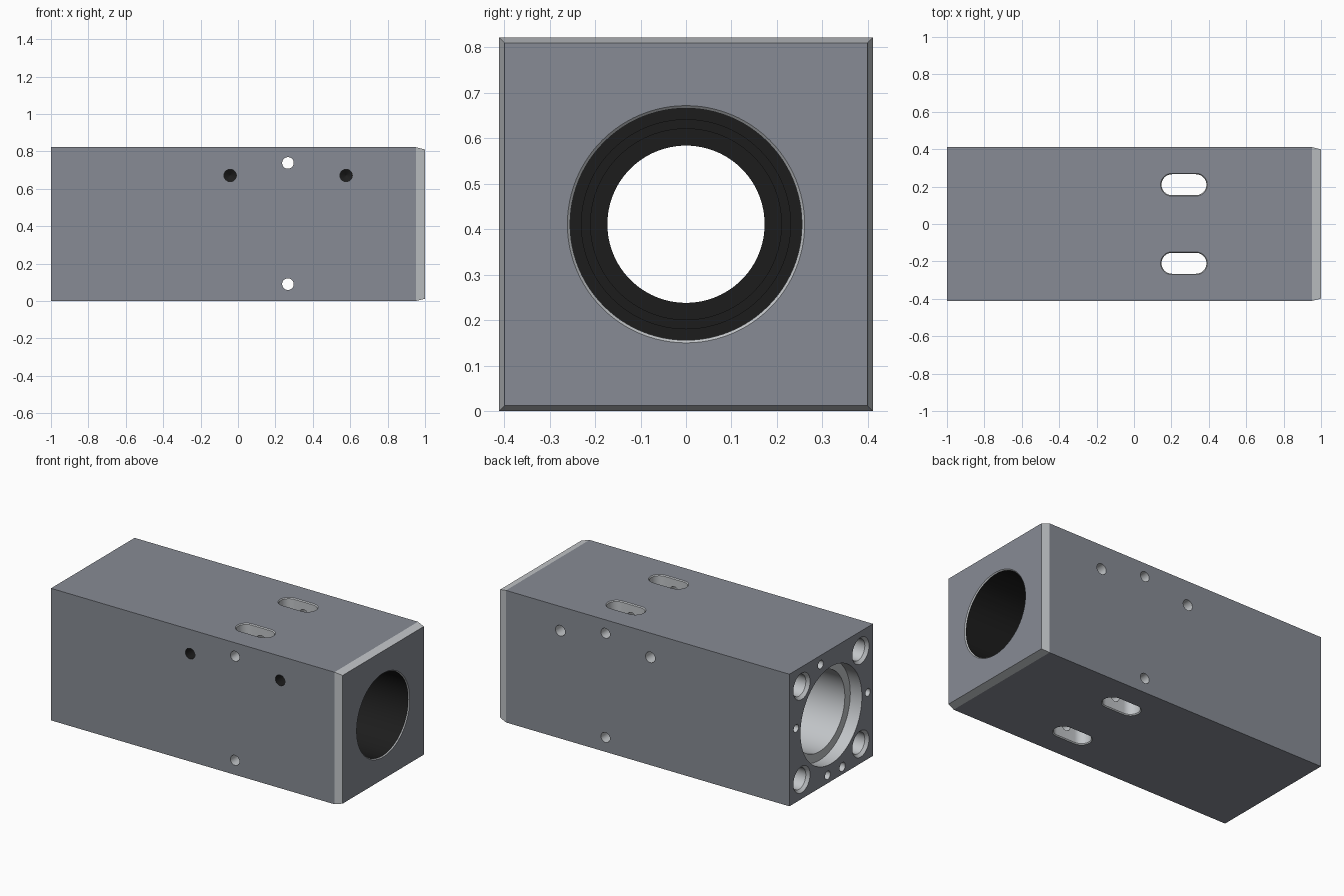
import bpy, bmesh, math
from mathutils import Matrix, Vector

if "Cube" in bpy.data.objects:
    bpy.data.objects.remove(bpy.data.objects["Cube"])

H = 0.411          # half width, also height of the bore axis
CHAMFER = 0.012


def make_material(name, colour):
    mat = bpy.data.materials.new(name)
    mat.diffuse_color = (*colour, 1)
    mat.use_nodes = True
    mat.node_tree.nodes["Principled BSDF"].inputs["Base Color"].default_value = mat.diffuse_color
    return mat


PAINTED = make_material("dark_grey", (0.243, 0.26, 0.298))
MACHINED = make_material("light_grey", (0.54, 0.56, 0.58))
BLACK = make_material("black", (0.012, 0.012, 0.012))


def make_object(name, bm, mat):
    bmesh.ops.recalc_face_normals(bm, faces=bm.faces)
    mesh = bpy.data.meshes.new(name)
    bm.to_mesh(mesh)
    bm.free()
    mesh.materials.append(mat)
    obj = bpy.data.objects.new(name, mesh)
    bpy.context.collection.objects.link(obj)
    return obj


def loft(bm, rings):
    """Skin a list of equal-length rings of points into a closed solid."""
    rows = [[bm.verts.new(p) for p in ring] for ring in rings]
    n = len(rows[0])
    for a, b in zip(rows, rows[1:]):
        for i in range(n):
            j = (i + 1) % n
            bm.faces.new((a[i], a[j], b[j], b[i]))
    bm.faces.new(rows[0])
    bm.faces.new(rows[-1])


def cut(rings, mat):
    """Subtract a lofted solid from the housing, leaving its material on the cut."""
    bm = bmesh.new()
    loft(bm, rings)
    cutter = make_object("cutter", bm, mat)
    cutter.hide_render = True
    mod = housing.modifiers.new("cut", 'BOOLEAN')
    mod.operation = 'DIFFERENCE'
    mod.solver = 'EXACT'
    mod.material_mode = 'TRANSFER'
    mod.object = cutter
    bpy.context.view_layer.objects.active = housing
    bpy.ops.object.modifier_apply(modifier=mod.name)
    bpy.data.objects.remove(cutter, do_unlink=True)


def drill(start, direction, profile, sides=40, mat=MACHINED):
    """Revolved hole: profile holds (depth, radius) pairs along direction."""
    d = Vector(direction)
    turn = Vector((0, 0, 1)).rotation_difference(d).to_matrix().to_4x4()
    frame = Matrix.Translation(start) @ turn
    angles = [2 * math.pi * i / sides for i in range(sides)]
    cut([[frame @ Vector((r * math.cos(a), r * math.sin(a), depth)) for a in angles]
         for depth, r in profile], mat)


def slot(x, y, length, layers):
    """Vertical rounded slot: layers holds (z, radius) pairs."""
    half = length / 2 - layers[1][1]
    rings = []
    for z, r in layers:
        ring = []
        for side, start in ((1, -math.pi / 2), (-1, math.pi / 2)):
            for i in range(21):
                a = start + math.pi * i / 20
                ring.append((x + side * half + r * math.cos(a), y + r * math.sin(a), z))
        rings.append(ring)
    cut(rings, MACHINED)


# Square block with the right end tapered on all four edges
bm = bmesh.new()
loft(bm, [[(x, sy * h, H + sz * h) for sy, sz in ((-1, -1), (1, -1), (1, 1), (-1, 1))]
          for x, h in ((-1, H), (0.952, H), (1, H - CHAMFER))])
housing = make_object("bearing_housing", bm, PAINTED)

# Bare metal on the tapered faces
housing.data.materials.append(MACHINED)
for poly in housing.data.polygons:
    if 0.96 < poly.center.x < 0.99:
        poly.material_index = 1

# Stepped main bore: left side, black right side, bright rim
drill((-1, 0, H), (1, 0, 0),
      [(-0.02, 0.302), (0.08, 0.302), (0.08, 0.248), (0.8, 0.248), (0.8, 0.173),
       (1.45, 0.173)], 96)
drill((1, 0, H), (-1, 0, 0),
      [(-0.02, 0.255), (0.5, 0.255), (0.5, 0.23), (0.55, 0.23), (0.55, 0.21),
       (0.6, 0.21), (0.6, 0.173), (0.65, 0.173)], 96, BLACK)
drill((1, 0, H), (-1, 0, 0), [(-0.02, 0.261), (0, 0.261), (0.007, 0.254)], 96)

# Large counterbored corner holes and small threaded holes in the left end
for y in (-0.29, 0.29):
    for z in (-0.29, 0.29):
        drill((-1, y, H + z), (1, 0, 0),
              [(-0.02, 0.082), (0, 0.082), (0.018, 0.066), (0.3, 0.066), (0.335, 0.004)])
for y, z, r in ((0.104, 0.765, 0.026), (-0.36, 0.415, 0.024), (0.345, 0.46, 0.024),
                (0.035, 0.05, 0.026), (-0.11, 0.046, 0.028)):
    drill((-1, y, z), (1, 0, 0), [(-0.02, r), (0.15, r), (0.165, 0.002)])

# Two slots passing from top to bottom
for y in (-0.21, 0.21):
    slot(0.267, y, 0.25, [(-0.02, 0.061), (0, 0.061), (0.006, 0.056),
                          (2 * H - 0.006, 0.056), (2 * H, 0.061), (2 * H + 0.02, 0.061)])

# Cross holes right through, near the top and bottom
for z in (0.09, 0.738):
    drill((0.267, -H, z), (0, 1, 0), [(-0.02, 0.031), (2 * H + 0.02, 0.031)])

# Blind side holes, black on the front and bare on the back
for s, mat in ((-1, BLACK), (1, MACHINED)):
    for x in (-0.042, 0.578):
        drill((x, s * H, 0.671), (0, -s, 0),
              [(-0.02, 0.033), (0.15, 0.033), (0.168, 0.002)], 40, mat)

# Smooth bores, crisp edges
bpy.ops.object.select_all(action='DESELECT')
housing.select_set(True)
bpy.context.view_layer.objects.active = housing
bpy.ops.object.shade_smooth_by_angle(angle=math.radians(12))
